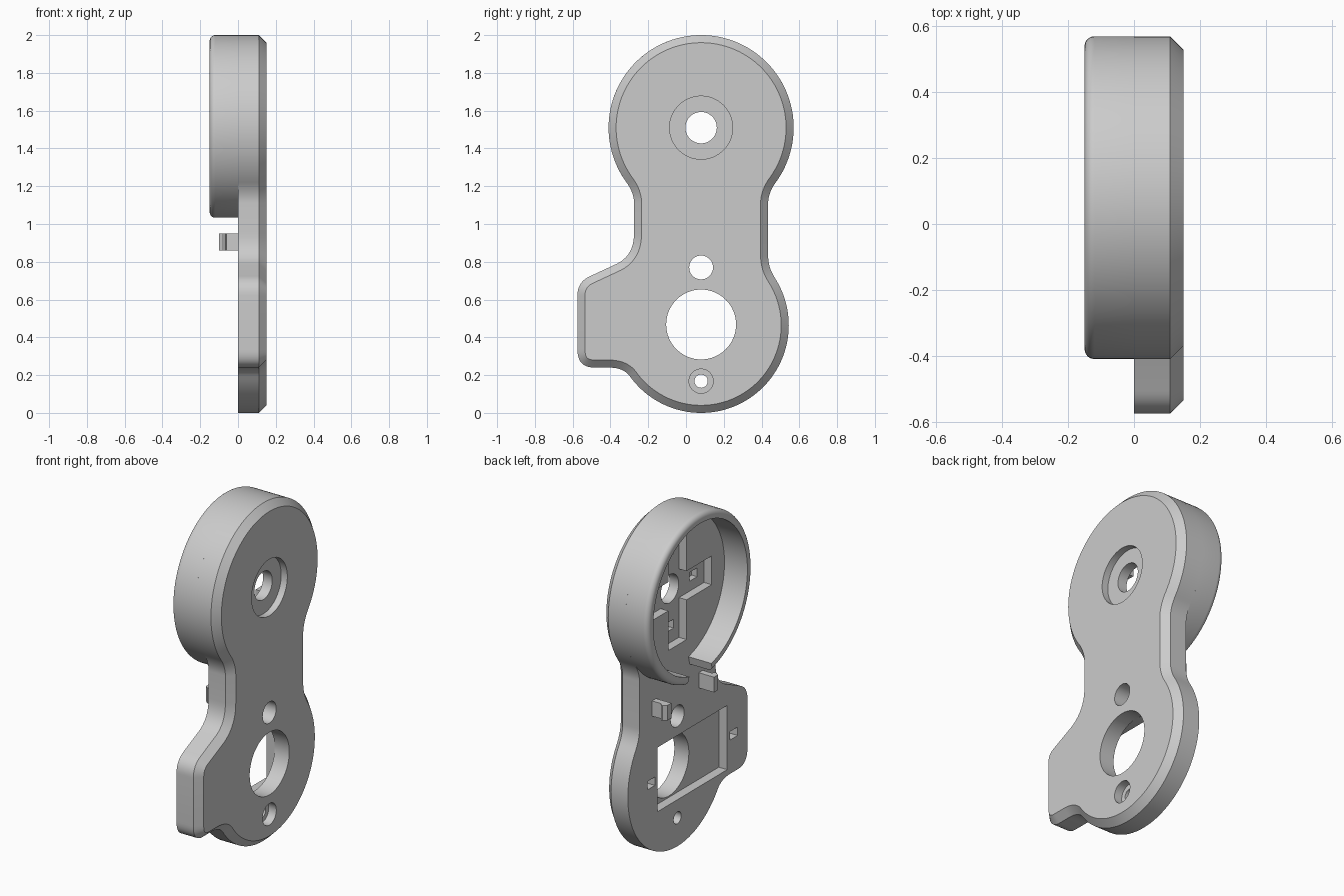
import bpy, bmesh, math
from mathutils import Vector

if "Cube" in bpy.data.objects:
    bpy.data.objects.remove(bpy.data.objects["Cube"])

CY, UP_Z, LOW_Z = 0.08, 1.51, 0.464      # shared axis of both round ends
UP_R, LOW_R = 0.49, 0.464


def make_object(name, bm):
    bmesh.ops.remove_doubles(bm, verts=bm.verts, dist=1e-5)
    bmesh.ops.recalc_face_normals(bm, faces=bm.faces)
    me = bpy.data.meshes.new(name)
    bm.to_mesh(me)
    bm.free()
    ob = bpy.data.objects.new(name, me)
    bpy.context.collection.objects.link(ob)
    return ob


def activate(ob):
    bpy.ops.object.select_all(action='DESELECT')
    ob.select_set(True)
    bpy.context.view_layer.objects.active = ob


def smooth(ob):
    activate(ob)
    bpy.ops.object.shade_smooth_by_angle(angle=math.radians(28))


def arc(cz, r, a0, a1, n):
    angles = [math.radians(a0 + (a1 - a0) * i / n) for i in range(n + 1)]
    return [Vector((CY + r * math.cos(a), cz + r * math.sin(a))) for a in angles]


def bend(p0, c, p1, n=10):
    p0, c, p1 = Vector(p0), Vector(c), Vector(p1)
    ts = [i / n for i in range(n + 1)]
    return [p0 * (1 - t) ** 2 + c * 2 * t * (1 - t) + p1 * t * t for t in ts]


def inset(pts, d):
    out = []
    for i, p in enumerate(pts):
        a = (p - pts[i - 1]).normalized()
        b = (pts[(i + 1) % len(pts)] - p).normalized()
        n = Vector((-a.y - b.y, a.x + b.x)).normalized()
        out.append(p + n * d / max(0.5, n.dot(Vector((-a.y, a.x)))))
    return out


def loft(name, sections):
    """Closed (x, outline) sections bridged and capped."""
    bm = bmesh.new()
    loops = [[bm.verts.new((x, p[0], p[1])) for p in pts] for x, pts in sections]
    for a, b in zip(loops, loops[1:]):
        for i in range(len(a)):
            j = (i + 1) % len(a)
            bm.faces.new((a[i], a[j], b[j], b[i]))
    bm.faces.new(loops[0])
    bm.faces.new(loops[-1])
    return make_object(name, bm)


def cut(ob, cutter):
    cutter.hide_render = True
    activate(ob)
    m = ob.modifiers.new("cut", 'BOOLEAN')
    m.operation, m.solver, m.object = 'DIFFERENCE', 'EXACT', cutter
    bpy.ops.object.modifier_apply(modifier=m.name)
    bpy.data.objects.remove(cutter)


def cut_box(ob, y0, y1, z0, z1, depth):
    rect = [(y0, z0), (y1, z0), (y1, z1), (y0, z1)]
    cut(ob, loft("pocket_cutter", [(-0.05, rect), (depth, rect)]))


def cut_hole(ob, z, r, x0=-0.1, x1=0.2):
    ring = arc(z, r, 0, 360, 64)[:-1]
    cut(ob, loft("hole_cutter", [(x0, ring), (x1, ring)]))


# Plate outline: round ends, neck and side tab
outline = (
    arc(LOW_Z, LOW_R, -145, 32.7, 60)
    + bend((0.47, 0.716), (0.435, 0.77), (0.435, 0.83))[1:]
    + bend((0.435, 1.11), (0.435, 1.165), (0.476, 1.222))[:-1]
    + arc(UP_Z, UP_R, -36, 216, 84)
    + bend((-0.316, 1.222), (-0.275, 1.165), (-0.275, 1.11))[1:]
    + bend((-0.275, 0.95), (-0.275, 0.835), (-0.365, 0.79))
    + bend((-0.505, 0.725), (-0.575, 0.695), (-0.575, 0.62))
    + bend((-0.575, 0.335), (-0.575, 0.24), (-0.485, 0.24))
    + bend((-0.41, 0.24), (-0.335, 0.24), (-0.3, 0.198))[:-1]
)
plate = loft("body_plate", [(0, outline), (0.11, outline), (0.15, inset(outline, 0.04))])

# Lower pocket, locating slots and holes
cut_box(plate, -0.385, 0.268, 0.275, 0.655, 0.055)
for y in (-0.448, 0.325):
    cut_box(plate, y - 0.035, y + 0.035, 0.44, 0.49, 0.06)
cut_hole(plate, LOW_Z + 0.004, 0.185)
cut_hole(plate, 0.77, 0.063)
cut_hole(plate, 0.168, 0.035)
cut_hole(plate, 0.168, 0.064, x0=0.1)

# Upper cross recess with four slots, shaft hole and front counterbore
W, L = 0.085, 0.32
cut_box(plate, CY - W, CY + W, UP_Z - L, UP_Z + L, 0.05)
cut_box(plate, CY - L, CY + L, UP_Z - W, UP_Z + W, 0.05)
for dy, dz in ((0.22, 0), (-0.22, 0), (0, 0.22), (0, -0.22)):
    y, z = CY + dy, UP_Z + dz
    cut_box(plate, y - 0.035, y + 0.035, z - 0.026, z + 0.026, 0.085)
cut_hole(plate, UP_Z, 0.083)
cut_hole(plate, UP_Z, 0.167, x0=0.11)
smooth(plate)

# Cup wall: rounded rim profile swept around, open at the bottom
R_IN, F = 0.44, 0.03
profile = [(0, R_IN), (0, UP_R)]
for i in range(9):
    a = math.pi / 2 * i / 8
    profile.append((-0.15 + F - F * math.sin(a), UP_R - F + F * math.cos(a)))
profile.append((-0.15, R_IN))
bm = bmesh.new()
GAP, N = 13.5, 110
rows = []
for i in range(N + 1):
    a = math.radians(-90 + GAP + (360 - 2 * GAP) * i / N)
    rows.append([bm.verts.new((x, CY + r * math.cos(a), UP_Z + r * math.sin(a)))
                 for x, r in profile])
for a, b in zip(rows, rows[1:]):
    for i in range(len(profile)):
        j = (i + 1) % len(profile)
        bm.faces.new((a[i], a[j], b[j], b[i]))
bm.faces.new(rows[0])
bm.faces.new(rows[-1])
smooth(make_object("cup_wall", bm))

# Pair of hooked clips on the neck
hook = [(0.01, 0.2), (0.01, 0.237), (-0.06, 0.237), (-0.068, 0.252),
        (-0.08, 0.252), (-0.1, 0.237), (-0.1, 0.2)]
for side, name in ((1, "clip_right"), (-1, "clip_left")):
    bm = bmesh.new()
    lo, hi = [[bm.verts.new((x, CY + side * d, z)) for x, d in hook] for z in (0.86, 0.95)]
    for i in range(len(hook)):
        j = (i + 1) % len(hook)
        bm.faces.new((lo[i], lo[j], hi[j], hi[i]))
    bm.faces.new(lo)
    bm.faces.new(hi)
    make_object(name, bm)
